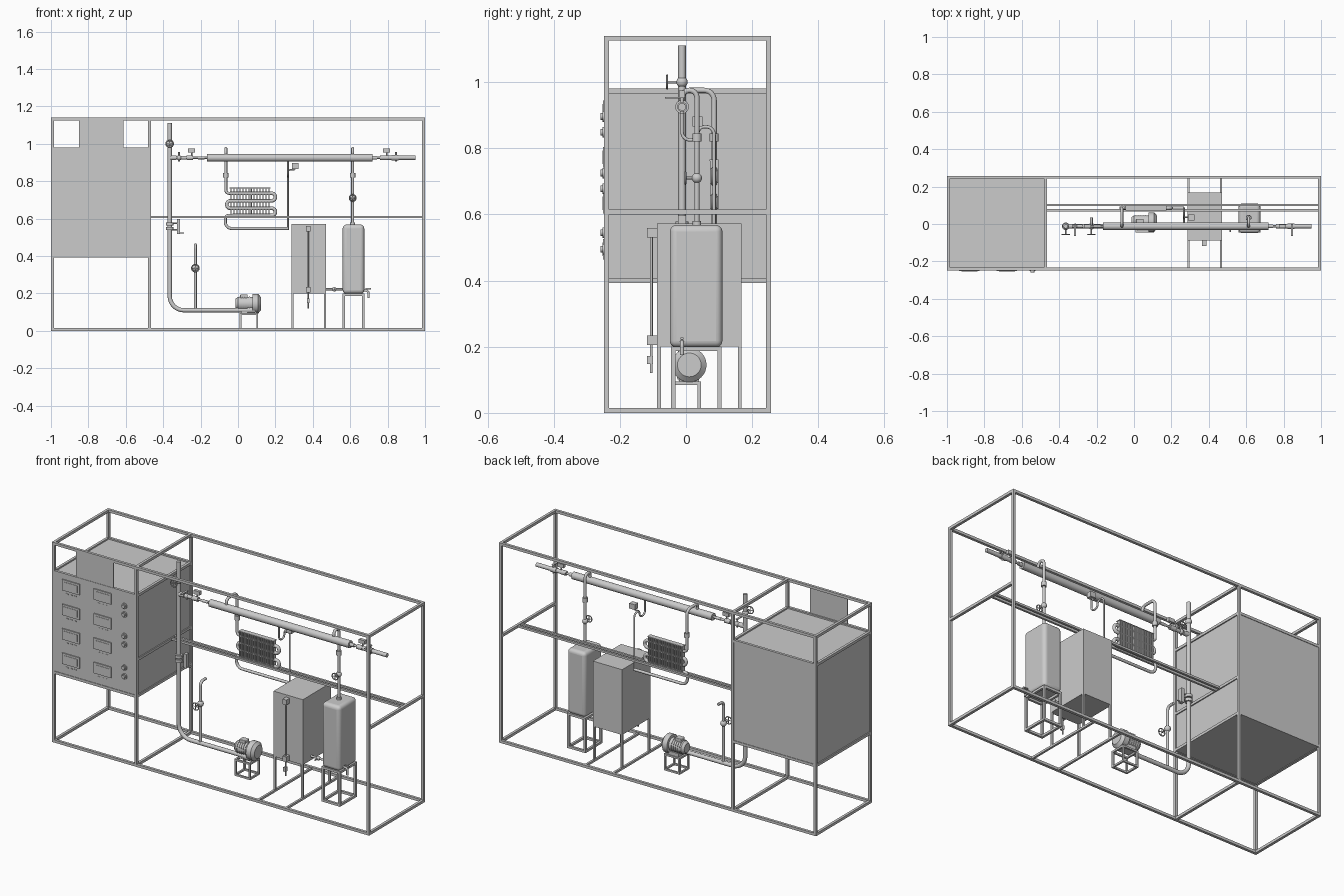
import bpy, math
from mathutils import Vector

if "Cube" in bpy.data.objects:
    bpy.data.objects.remove(bpy.data.objects["Cube"])

T = 0.015          # frame tube width
PY = -0.012        # plane of the main pipework
YF, YB = -0.248, 0.257


def smooth(o, name):
    o.name = name
    bpy.ops.object.shade_smooth_by_angle(angle=math.radians(40))
    return o


def box(name, x0, x1, y0, y1, z0, z1, bevel=0, seg=1):
    bpy.ops.mesh.primitive_cube_add(size=1, location=((x0+x1)/2, (y0+y1)/2, (z0+z1)/2))
    o = bpy.context.object
    o.scale = (x1-x0, y1-y0, z1-z0)
    bpy.ops.object.transform_apply(location=False, rotation=False)
    o.name = name
    if bevel:
        m = o.modifiers.new("bevel", 'BEVEL')
        m.width, m.segments = bevel, seg
        smooth(o, name)
    return o


def cyl(name, a, b, r, r2=None, n=24):
    a, b = Vector(a), Vector(b)
    d = b - a
    bpy.ops.mesh.primitive_cone_add(vertices=n, radius1=r, radius2=r if r2 is None else r2,
                                    depth=d.length, location=(a+b)/2)
    o = bpy.context.object
    o.rotation_euler = d.to_track_quat('Z', 'Y').to_euler()
    return smooth(o, name)


def ball(name, c, r):
    bpy.ops.mesh.primitive_uv_sphere_add(segments=20, ring_count=12, radius=r, location=c)
    return smooth(bpy.context.object, name)


def pipe(name, pts, r, bend=0.03):
    """Round pipe along a path with filleted corners."""
    P = [Vector(p) for p in pts]
    out = [P[0]]
    for i in range(1, len(P)-1):
        u, v = P[i-1]-P[i], P[i+1]-P[i]
        k = min(bend, u.length*0.499, v.length*0.499)
        a, b = P[i]+u.normalized()*k, P[i]+v.normalized()*k
        c = a + b - P[i]
        for j in range(9):
            t = j/8*math.pi/2
            out.append(c + (a-c)*math.cos(t) + (b-c)*math.sin(t))
    out.append(P[-1])
    cu = bpy.data.curves.new(name, 'CURVE')
    cu.dimensions, cu.bevel_depth, cu.bevel_resolution, cu.use_fill_caps = '3D', r, 4, True
    s = cu.splines.new('POLY')
    s.points.add(len(out)-1)
    for q, p in zip(s.points, out):
        q.co = (*p, 1)
    o = bpy.data.objects.new(name, cu)
    bpy.context.collection.objects.link(o)
    bpy.ops.object.select_all(action='DESELECT')
    o.select_set(True)
    bpy.context.view_layer.objects.active = o
    bpy.ops.object.convert(target='MESH')
    return smooth(bpy.context.object, name)


def wheel_valve(name, c, r=0.019, reach=0.045):
    """Valve body with a handwheel facing the front."""
    x, y, z = c
    ball(name + "_body", c, r*0.85)
    cyl(name + "_stem", c, (x, y-reach, z), 0.004, n=12)
    bpy.ops.mesh.primitive_torus_add(major_radius=r, minor_radius=0.003, major_segments=24, minor_segments=8,
                                     location=(x, y-reach, z), rotation=(math.pi/2, 0, 0))
    smooth(bpy.context.object, name + "_wheel")
    for dx, dz in ((r, 0), (0, r)):
        cyl(name + "_spoke", (x-dx, y-reach, z-dz), (x+dx, y-reach, z+dz), 0.002, n=8)


def stand(name, x0, x1, y0, y1, z1, t=0.01, rings=True):
    for x in (x0, x1-t):
        for y in (y0, y1-t):
            box(name + "_leg", x, x+t, y, y+t, 0, z1)
    for z in ((0, z1-t) if rings else ()):
        for x in (x0, x1-t):
            box(name + "_side_rail", x, x+t, y0, y1, z, z+t)
        for y in (y0, y1-t):
            box(name + "_cross_rail", x0, x1, y, y+t, z, z+t)


# main frame
for x in (-1, -0.48, 1-T):
    for y in (YF, YB-T):
        box("frame_post", x, x+T, y, y+T, 0, 1.14)
    for z in (0, 1.14-T):
        box("frame_cross_bar", x, x+T, YF, YB, z, z+T)
for y in (YF, YB-T):
    for z in (0, 1.14-T):
        box("frame_long_rail", -1, 1, y, y+T, z, z+T)
    for z in (0.392, 0.965):
        box("cabinet_rail", -1, -0.465, y, y+T, z, z+T)
for x in (-1, -0.48):
    for z in (0.392, 0.965):
        box("cabinet_side_rail", x, x+T, YF, YB, z, z+T)
for x in (-0.48, 1-T):
    box("middle_cross_bar", x, x+T, YF, YB, 0.6, 0.6+T)
for y in (0.072, 0.1):
    box("middle_rail", -0.47, 1, y-0.005, y+0.007, 0.602, 0.614)
for x in (0.285, 0.459):
    box("floor_cross_bar", x, x+0.012, YF, YB, 0, 0.012)

# control cabinet with meters and knobs
box("control_cabinet", -0.993, -0.471, YF+0.003, YB-0.003, 0.395, 0.972)
box("top_plate", -0.85, -0.613, YF+0.002, YF+0.007, 0.97, 1.135)
for z in (0.914, 0.773, 0.634, 0.495):
    for x in (-0.88, -0.68):
        box("meter_bezel", x-0.055, x+0.055, YF-0.003, YF+0.01, z-0.031, z+0.031)
        box("meter_window", x-0.043, x+0.043, YF-0.005, YF, z-0.02, z+0.02)
        for dx in (-0.025, 0, 0.025):
            box("meter_label", x+dx-0.007, x+dx+0.007, YF+0.001, YF+0.006, z-0.049, z-0.044)
for z in (0.896, 0.848, 0.725, 0.677, 0.545, 0.495):
    cyl("knob_base", (-0.543, YF+0.004, z), (-0.543, YF-0.004, z), 0.016)
    cyl("knob", (-0.543, YF-0.003, z), (-0.543, YF-0.011, z), 0.01)

# air pipe, vent and bypass
pipe("air_pipe", [(-0.365, PY, 1.11), (-0.365, PY, 0.11), (0.08, PY, 0.11)], 0.0115, 0.075)
wheel_valve("vent_valve", (-0.365, PY, 1.0), 0.02)
pipe("bypass_pipe", [(-0.228, PY, 0.11), (-0.228, PY, 0.46), (-0.228, 0.035, 0.46)], 0.008, 0.035)
wheel_valve("bypass_valve", (-0.228, PY, 0.335), 0.02)

# flow meter on the air pipe
for z in (0.538, 0.562):
    cyl("flow_flange", (-0.365, PY, z), (-0.365, PY, z+0.017), 0.02)
for z in (0.54, 0.575):
    cyl("flow_arm", (-0.365, PY, z), (-0.315, PY, z), 0.004, n=12)
box("flow_gauge", -0.327, -0.309, PY-0.012, PY+0.012, 0.517, 0.597)
cyl("flow_lead", (-0.318, PY, 0.522), (-0.29, PY, 0.522), 0.003, n=8)

# blower on its stand
stand("blower_stand", 0.008, 0.108, -0.045, 0.045, 0.095)
BY, BZ = 0.01, 0.145
cyl("motor", (0.0, BY, BZ), (0.085, BY, BZ), 0.036, n=32)
cyl("motor_cap", (0.0, BY, BZ), (-0.014, BY, BZ), 0.036, 0.026, n=32)
for i in range(5):
    cyl("motor_fin", (0.008+i*0.013, BY, BZ), (0.012+i*0.013, BY, BZ), 0.039, n=32)
box("motor_terminal_box", 0.012, 0.052, BY-0.018, BY+0.018, 0.17, 0.195, 0.003, 2)
cyl("fan_casing", (0.078, BY, BZ), (0.108, BY, BZ), 0.052, n=32)
cyl("fan_cover", (0.108, BY, BZ), (0.122, BY, BZ), 0.052, 0.036, n=32)
box("fan_foot", 0.02, 0.1, BY-0.03, BY+0.03, 0.093, 0.115)
cyl("fan_outlet", (0.05, PY, 0.11), (0.09, PY, 0.11), 0.016)

# double pipe exchanger
ZM = 0.925
cyl("exchanger_shell", (-0.165, PY, ZM), (0.718, PY, ZM), 0.0205, n=32)
cyl("inner_pipe", (-0.365, PY, ZM), (0.8, PY, ZM), 0.006, n=16)
cyl("outlet_pipe", (0.76, PY, ZM), (0.95, PY, ZM), 0.0115)
for x, r in ((-0.35, 0.013), (-0.3, 0.01), (-0.262, 0.013), (-0.2, 0.008), (0.72, 0.01), (0.775, 0.013), (0.835, 0.015)):
    cyl("pipe_fitting", (x-0.013, PY, ZM), (x+0.022, PY, ZM), r, n=16)
for x in (-0.315, 0.845):
    ball("lever_valve_body", (x, PY, ZM), 0.014)
    cyl("lever_valve_stem", (x, PY, ZM-0.02), (x, PY, ZM+0.03), 0.005, n=12)
    box("valve_lever", x-0.006, x+0.006, PY-0.052, PY+0.008, ZM+0.026, ZM+0.03)
for x in (-0.248, 0.795):
    cyl("sensor_stem", (x, PY, ZM), (x, PY, 0.96), 0.004, n=12)
    box("sensor_head", x-0.019, x+0.019, PY-0.009, PY+0.009, 0.953, 0.974)

# condenser: serpentine coil with fins, fed from the shell, drained at the bottom
CY = 0.085
rows = (0.735, 0.695, 0.655, 0.617)
pipe("condenser_feed", [(-0.065, PY, 0.93), (-0.065, PY, 0.975), (-0.065, CY, 0.975), (-0.065, CY, rows[0]),
                        (-0.03, CY, rows[0])], 0.008, 0.03)
cyl("condenser_feed_union", (-0.065, CY, 0.82), (-0.065, CY, 0.845), 0.014, n=16)
pipe("condenser_coil", [(-0.04, CY, rows[0]), (0.2, CY, rows[0]), (0.2, CY, rows[1]), (-0.06, CY, rows[1]),
                        (-0.06, CY, rows[2]), (0.2, CY, rows[2]), (0.2, CY, rows[3]), (-0.03, CY, rows[3])], 0.0095, 0.02)
for i in range(27):
    x = -0.044 + i*0.0082
    box("condenser_fin", x, x+0.003, CY-0.013, CY+0.013, 0.617, 0.765)
for z in (0.611, 0.762):
    box("condenser_edge", -0.046, 0.175, CY-0.014, CY+0.014, z, z+0.004)
pipe("condenser_return", [(-0.03, CY, rows[3]), (-0.068, CY, rows[3]), (-0.068, CY, 0.547), (0.267, CY, 0.547)], 0.008, 0.035)

# condensate trap with valve
pipe("condensate_trap", [(0.267, PY, ZM), (0.267, PY, 0.825), (0.267, 0.036, 0.825), (0.267, 0.036, 0.865),
                         (0.267, CY, 0.865), (0.267, CY, 0.54)], 0.005, 0.024)
pipe("trap_sensor_stem", [(0.267, 0.036, 0.84), (0.267, 0.036, 0.86), (0.305, 0.036, 0.86), (0.305, 0.036, 0.88)], 0.004, 0.01)
box("trap_sensor", 0.288, 0.323, 0.02, 0.05, 0.866, 0.896)

# steam generator box, legs and sight glass
stand("generator_stand", 0.285, 0.47, -0.087, 0.168, 0.2, 0.011, False)
box("steam_generator", 0.285, 0.47, -0.087, 0.168, 0.2, 0.572)
cyl("sight_glass", (0.375, -0.105, 0.21), (0.375, -0.105, 0.55), 0.0045, n=12)
for z in (0.22, 0.545):
    box("sight_glass_block", 0.363, 0.387, -0.118, -0.087, z-0.015, z+0.014)
cyl("sight_glass_drain", (0.375, -0.105, 0.12), (0.375, -0.105, 0.21), 0.004, n=12)
box("drain_lever", 0.368, 0.382, -0.118, -0.1, 0.148, 0.172)

# water tank, stand and plumbing
TY = 0.033
stand("tank_stand", 0.558, 0.675, -0.045, 0.108, 0.2, 0.013)
box("water_tank", 0.56, 0.675, -0.049, 0.11, 0.198, 0.568, 0.02, 5)
cyl("transfer_pipe", (0.47, PY, 0.222), (0.57, PY, 0.222), 0.006, n=16)
ball("transfer_valve", (0.515, PY, 0.222), 0.012)
cyl("transfer_stem", (0.515, PY, 0.222), (0.515, PY-0.03, 0.222), 0.004, n=12)
pipe("tank_tap", [(0.67, PY, 0.215), (0.698, PY, 0.215), (0.698, PY, 0.175)], 0.006, 0.015)
box("tap_handle", 0.683, 0.71, PY-0.005, PY+0.005, 0.222, 0.228)
pipe("steam_pipe", [(0.613, TY, 0.56), (0.613, TY, 0.975), (0.613, PY, 0.975), (0.613, PY, ZM)], 0.008, 0.022)
cyl("steam_pipe_base", (0.613, TY, 0.565), (0.613, TY, 0.58), 0.013, n=16)
cyl("steam_pipe_union", (0.613, TY, 0.82), (0.613, TY, 0.845), 0.014, n=16)
wheel_valve("steam_valve", (0.613, TY, 0.71), 0.018, 0.035)
